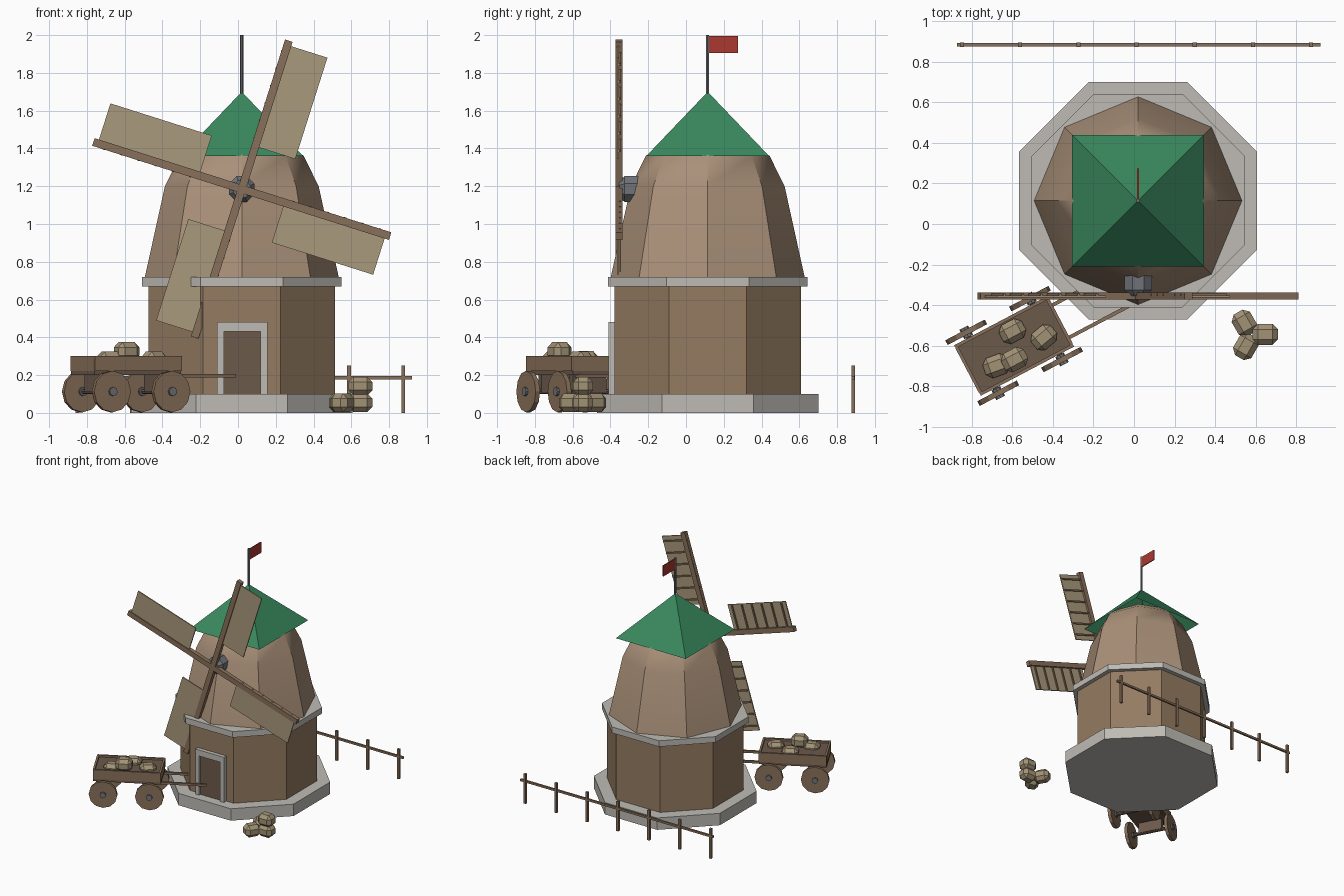
import bpy, bmesh
from math import pi, cos, sin, radians
from mathutils import Matrix, Vector

if "Cube" in bpy.data.objects:
    bpy.data.objects.remove(bpy.data.objects["Cube"])

def mat(name, *rgb):
    m = bpy.data.materials.new(name)
    m.diffuse_color = (*rgb, 1)
    m.use_nodes = True
    m.node_tree.nodes["Principled BSDF"].inputs["Base Color"].default_value = m.diffuse_color
    return m

WALL = mat("wall_wood", .30, .20, .12)
DOME = mat("dome_wood", .40, .28, .19)
STONE = mat("stone", .52, .50, .46)
GREEN = mat("roof_green", .04, .24, .11)
WOOD = mat("wood", .25, .16, .10)
DARK = mat("dark_wood", .15, .10, .07)
CLOTH = mat("sailcloth", .40, .32, .20)
SACK = mat("sackcloth", .36, .29, .18)
METAL = mat("metal", .16, .17, .19)
RED = mat("flag_red", .40, .04, .03)
T = Matrix.Translation
I = Matrix.Identity(4)

def finish(name, bm, m, M=I):
    bmesh.ops.recalc_face_normals(bm, faces=bm.faces)
    me = bpy.data.meshes.new(name)
    bm.to_mesh(me)
    bm.free()
    me.materials.append(m)
    ob = bpy.data.objects.new(name, me)
    ob.matrix_world = M
    bpy.context.collection.objects.link(ob)
    return ob

def box(name, lo, hi, m, M=I, bevel=0):
    lo, hi = Vector(lo), Vector(hi)
    bm = bmesh.new()
    bmesh.ops.create_cube(bm, size=1, matrix=T((lo + hi) / 2) @ Matrix.Diagonal((*(hi - lo), 1)))
    if bevel:
        bmesh.ops.bevel(bm, geom=bm.edges[:], offset=bevel, segments=1, affect='EDGES')
    return finish(name, bm, m, M)

def lathe(name, profile, n, m, M=I, flat=False, cap=True):
    """Revolve (r, z) points round z; flat=True means r is measured to the side middles."""
    bm = bmesh.new()
    ph, k = (pi / n, 1 / cos(pi / n)) if flat else (0, 1)
    rings = [[bm.verts.new((r * k * cos(ph + 2 * pi * i / n), r * k * sin(ph + 2 * pi * i / n), z))
              for i in range(n)] if r else [bm.verts.new((0, 0, z))] for r, z in profile]
    for a, b in zip(rings, rings[1:]):
        for i in range(n):
            j = (i + 1) % n
            bm.faces.new((a[i], a[j], b[0]) if len(b) == 1 else (a[i], a[j], b[j], b[i]))
    if cap:
        for r in (rings[0], rings[-1]):
            if len(r) > 1:
                bm.faces.new(r)
    return finish(name, bm, m, M)

# Tower
C = T((.02, .115, 0))
lathe("stone_base", [(.587, 0), (.587, .10)], 8, STONE, C, True)
lathe("tower_wall", [(.4925, .10), (.4925, .68)], 8, WALL, C, True)
lathe("stone_ledge", [(.528, .67), (.528, .72)], 8, STONE, C, True)
dome = lathe("tower_dome", [(.513, .72), (.407, 1.2), (.328, 1.36), (.24, 1.43)], 8, DOME, C)
bpy.context.view_layer.objects.active = dome
dome.select_set(True)
bpy.ops.object.shade_smooth_by_angle(angle=radians(30))
lathe("roof", [(.325, 1.36), (0, 1.70)], 4, GREEN, C, True, False)

# Flag
lathe("flag_pole", [(.009, 1.66), (.009, 2.0)], 6, METAL, C)
box("flag", (-.004, 0, 1.905), (.004, .16, 1.995), RED, C)

# Door
box("door", (-.078, -.392, .10), (.128, -.37, .435), DARK)
box("door_frame_left", (-.11, -.41, .10), (-.075, -.37, .48), STONE)
box("door_frame_right", (.12, -.41, .10), (.155, -.37, .48), STONE)
box("door_frame_top", (-.075, -.41, .43), (.12, -.37, .48), STONE)

# Sails: each arm runs along local z, cloth on the local +x side
HUB = T((.02, 0, 1.185))
lathe("hub", [(.068, .255), (.068, .325), (.045, .355)], 8, METAL, HUB @ Matrix.Rotation(pi / 2, 4, 'X'), True)
for k in range(4):
    A = HUB @ Matrix.Rotation(radians(17.6 + 90 * k), 4, 'Y')
    box(f"sail_arm_{k}", (-.021, -.372, 0), (.021, -.337, .824), WOOD, A)
    box(f"sail_cloth_{k}", (.0, -.364, .237), (.222, -.354, .80), CLOTH, A)
    for i in range(6):
        z = .28 + i * .096
        box(f"sail_batten_{k}_{i}", (-.023, -.356, z - .006), (.215, -.344, z + .006), WOOD, A)

# Cart, built along local x
CART = T((-.592, -.602, 0)) @ Matrix.Rotation(radians(27.8), 4, 'Z')
box("cart_bed", (-.26, -.132, .20), (.26, .132, .285), DARK, CART)
for s in (-1, 1):
    box(f"cart_side_{s}", (-.26, s * .133 - .008, .222), (.26, s * .133 + .008, .30), WOOD, CART)
    box(f"cart_end_{s}", (s * .254 - .008, -.125, .222), (s * .254 + .008, .125, .30), WOOD, CART)
    box(f"cart_shaft_{s}", (.22, s * .09 - .009, .188), (.606, s * .09 + .009, .206), WOOD, CART)
    X = CART @ T((s * .178, 0, .113)) @ Matrix.Rotation(pi / 2, 4, 'X')
    lathe(f"cart_axle_{s}", [(.014, -.17), (.014, .17)], 8, DARK, X)
    box(f"cart_axle_block_{s}", (s * .178 - .018, -.10, .11), (s * .178 + .018, .10, .21), DARK, CART)
    for t in (-1, 1):
        W = X @ T((0, 0, t * .17))
        lathe(f"cart_wheel_{s}_{t}", [(.11, -.013), (.11, .013)], 12, WOOD, W)
        lathe(f"wheel_hub_{s}_{t}", [(.024, -.026), (.024, .026)], 8, METAL, W)

# Sacks on the cart and on the ground: x, y, z, turn
for i, (x, y, z, a) in enumerate([
        (-.60, -.53, .278, 28), (-.445, -.56, .275, 40), (-.68, -.70, .275, 20), (-.59, -.67, .325, 28),
        (.545, -.49, .053, 120), (.552, -.605, .053, 60), (.648, -.545, .053, 0), (.648, -.545, .142, 0)]):
    box(f"sack_{i}", (-.063, -.052, -.049), (.063, .052, .049), SACK,
        T((x, y, z)) @ Matrix.Rotation(radians(a), 4, 'Z'), .027)

# Fence
box("fence_rail", (-.875, .877, .178), (.92, .893, .195), WOOD)
for i in range(7):
    x = -.85 + i * .2875
    box(f"fence_post_{i}", (x - .01, .875, 0), (x + .01, .895, .25), WOOD)
